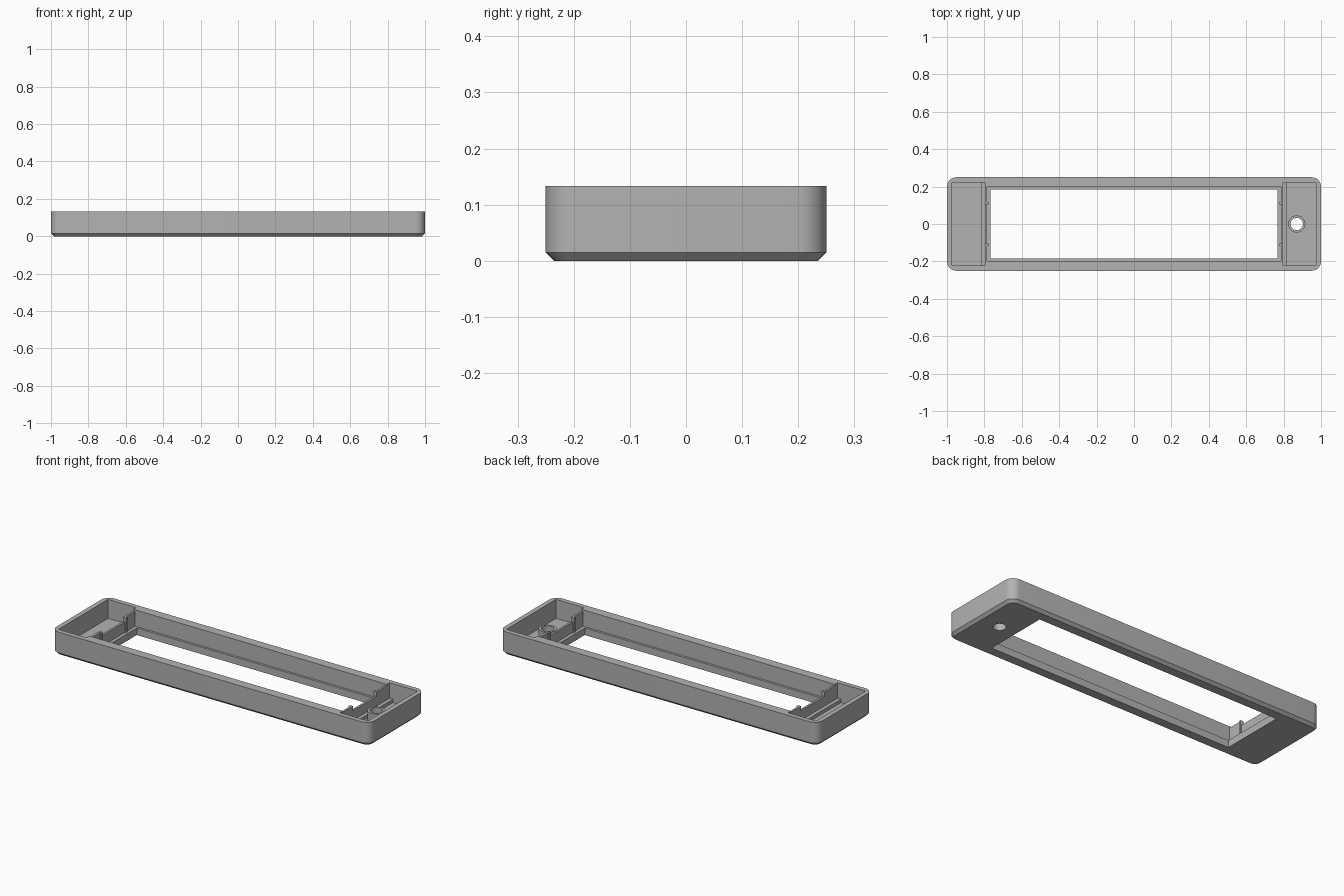
import bpy, bmesh, math

if "Cube" in bpy.data.objects:
    bpy.data.objects.remove(bpy.data.objects["Cube"], do_unlink=True)

grey = bpy.data.materials.new("matte_grey")
grey.use_nodes = True
grey.diffuse_color = (0.45, 0.45, 0.45, 1)
grey.node_tree.nodes["Principled BSDF"].inputs["Base Color"].default_value = grey.diffuse_color

HEIGHT = 0.133
FLOOR = 0.025
WALL_OUT, WALL_IN = 0.797, 0.785
HOLE_X = 0.87


def finish(bm, name):
    bmesh.ops.recalc_face_normals(bm, faces=bm.faces)
    mesh = bpy.data.meshes.new(name)
    bm.to_mesh(mesh)
    bm.free()
    mesh.materials.append(grey)
    obj = bpy.data.objects.new(name, mesh)
    bpy.context.collection.objects.link(obj)
    return obj


def box(name, x, y, z):
    bm = bmesh.new()
    bmesh.ops.create_cube(bm, size=1)
    for v in bm.verts:
        for i, (lo, hi) in enumerate((x, y, z)):
            v.co[i] = hi if v.co[i] > 0 else lo
    return finish(bm, name)


def loft(name, rings):
    """Closed solid through a stack of equal-length point rings."""
    bm = bmesh.new()
    loops = [[bm.verts.new(p) for p in ring] for ring in rings]
    n = len(loops[0])
    for a, b in zip(loops, loops[1:]):
        for i in range(n):
            bm.faces.new((a[i], a[(i + 1) % n], b[(i + 1) % n], b[i]))
    bm.faces.new(loops[0][::-1])
    bm.faces.new(loops[-1])
    return finish(bm, name)


def rounded_ring(hx, hy, r, z, steps=8):
    pts = []
    for k, (sx, sy) in enumerate(((1, 1), (-1, 1), (-1, -1), (1, -1))):
        for i in range(steps + 1):
            a = math.pi / 2 * (k + i / steps)
            pts.append((sx * (hx - r) + r * math.cos(a), sy * (hy - r) + r * math.sin(a), z))
    return pts


def circle_ring(r, z, n=32):
    return [(HOLE_X + r * math.cos(math.tau * i / n), r * math.sin(math.tau * i / n), z)
            for i in range(n)]


def cut(target, cutter):
    mod = target.modifiers.new("cut", "BOOLEAN")
    mod.operation = "DIFFERENCE"
    mod.solver = "EXACT"
    mod.object = cutter
    bpy.context.view_layer.objects.active = target
    bpy.ops.object.modifier_apply(modifier=mod.name)
    bpy.data.objects.remove(cutter, do_unlink=True)


def span(s, a, b):
    return tuple(sorted((s * a, s * b)))


# Bezel: rounded slab with a chamfered underside
bezel = loft("bezel_frame", [rounded_ring(0.985, 0.235, 0.035, 0),
                             rounded_ring(1, 0.25, 0.05, 0.015),
                             rounded_ring(1, 0.25, 0.05, HEIGHT)])

# Window opening and the recess above its lip
cut(bezel, box("window", (-0.766, 0.766), (-0.185, 0.185), (-0.1, 0.3)))
cut(bezel, box("recess", (-WALL_IN, WALL_IN), (-0.198, 0.198), (0.04, 0.3)))

# End pockets, with lowered and notched dividing walls
for s in (-1, 1):
    cut(bezel, box("pocket", span(s, WALL_OUT, 0.973), (-0.223, 0.223), (FLOOR, 0.3)))
    cut(bezel, box("wall_top", span(s, 0.775, 0.81), (-0.198, 0.198), (0.125, 0.3)))
    cut(bezel, box("wall_notch", span(s, 0.775, 0.81), (-0.105, 0.105), (0.1, 0.3)))
cut(bezel, loft("hole", [circle_ring(0.033, -0.1), circle_ring(0.033, 0.3)]))

# Low steps and corner ribs beside the dividing walls
for s, side in ((-1, "right"), (1, "left")):
    box(side + "_step", span(s, WALL_OUT - 0.003, 0.818), (-0.223, 0.223), (FLOOR - 0.005, 0.045))
    for t, end in ((-1, "front"), (1, "back")):
        box(f"{side}_{end}_rib", span(s, 0.778, WALL_OUT - 0.003),
            span(t, 0.105, 0.118), (0.03, 0.125))

# Raised collar around the hole
collar = loft("hole_collar", [circle_ring(0.046, FLOOR - 0.005), circle_ring(0.046, 0.08)])
cut(collar, loft("collar_bore", [circle_ring(0.033, -0.1), circle_ring(0.033, 0.3)]))

# Smooth only the rounded corners and the collar
for obj in (bezel, collar):
    bpy.ops.object.select_all(action="DESELECT")
    obj.select_set(True)
    bpy.context.view_layer.objects.active = obj
    bpy.ops.object.shade_smooth_by_angle(angle=math.radians(30))
